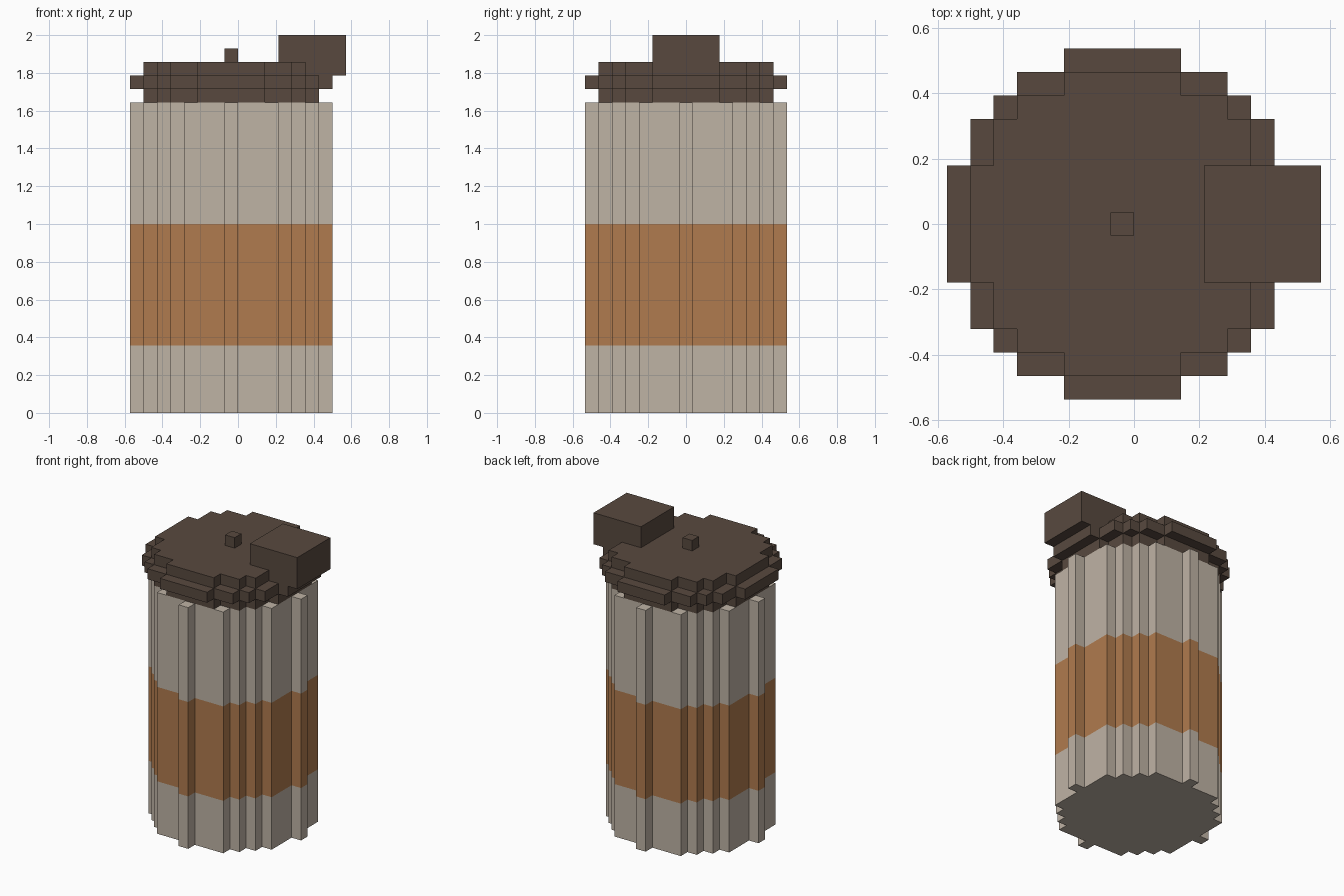
import bpy, bmesh, math

if "Cube" in bpy.data.objects:
    bpy.data.objects.remove(bpy.data.objects["Cube"], do_unlink=True)

U = 1 / 14          # size of one block
CX = -0.5           # cup axis, in blocks


def material(name, rgb):
    lin = [((c / 255 + 0.055) / 1.055) ** 2.4 for c in rgb] + [1.0]
    m = bpy.data.materials.new(name)
    m.use_nodes = True
    m.diffuse_color = lin
    bsdf = next(n for n in m.node_tree.nodes if n.type == 'BSDF_PRINCIPLED')
    bsdf.inputs["Base Color"].default_value = lin
    return m


BEIGE = material("beige cup", (191, 179, 165))
ORANGE = material("orange sleeve", (176, 123, 78))
BROWN = material("dark brown lid", (88, 73, 63))


def disc_outline(radius):
    """Stepped outline of a disc made of unit blocks, counter-clockwise."""
    n = int(radius)
    half = {j: int(math.sqrt(radius * radius - j * j)) + 0.5 for j in range(-n, n + 1)}
    right = []
    for j in range(-n, n + 1):
        if right and right[-1][0] == half[j]:
            right.pop()
        else:
            right.append((half[j], j - 0.5))
        right.append((half[j], j + 0.5))
    return right + [(-x, y) for x, y in reversed(right)]


def prism(name, outline, levels, mats, center=(0, 0)):
    """Extrude an outline through the levels, one material per section."""
    bm = bmesh.new()
    rings = [[bm.verts.new(((x + center[0]) * U, (y + center[1]) * U, z * U))
              for x, y in outline] for z in levels]
    bm.faces.new(rings[0][::-1])
    bm.faces.new(rings[-1]).material_index = len(mats) - 1
    for s, (lo, hi) in enumerate(zip(rings, rings[1:])):
        for i in range(len(lo)):
            k = (i + 1) % len(lo)
            bm.faces.new((lo[i], lo[k], hi[k], hi[i])).material_index = s
    bmesh.ops.recalc_face_normals(bm, faces=bm.faces)
    mesh = bpy.data.meshes.new(name)
    bm.to_mesh(mesh)
    bm.free()
    for m in mats:
        mesh.materials.append(m)
    obj = bpy.data.objects.new(name, mesh)
    bpy.context.collection.objects.link(obj)
    return obj


def square(size):
    h = size / 2
    return [(-h, -h), (h, -h), (h, h), (-h, h)]


# Cup body with its sleeve band
prism("cup_body", disc_outline(7), (0, 5, 14, 23), (BEIGE, ORANGE, BEIGE), (CX, 0))

# Lid: collar, wide rim and raised top
for name, radius, z in (("lid_collar", 6.5, 23), ("lid_rim", 7.5, 24), ("lid_top", 6.5, 25)):
    prism(name, disc_outline(radius), (z, z + 1), (BROWN,), (CX, 0))

# Small centre knob and the drinking spout on the left side
prism("lid_knob", square(1), (26, 27), (BROWN,), (CX, 0))
prism("lid_spout", square(5), (25, 28), (BROWN,), (5.5, 0))
